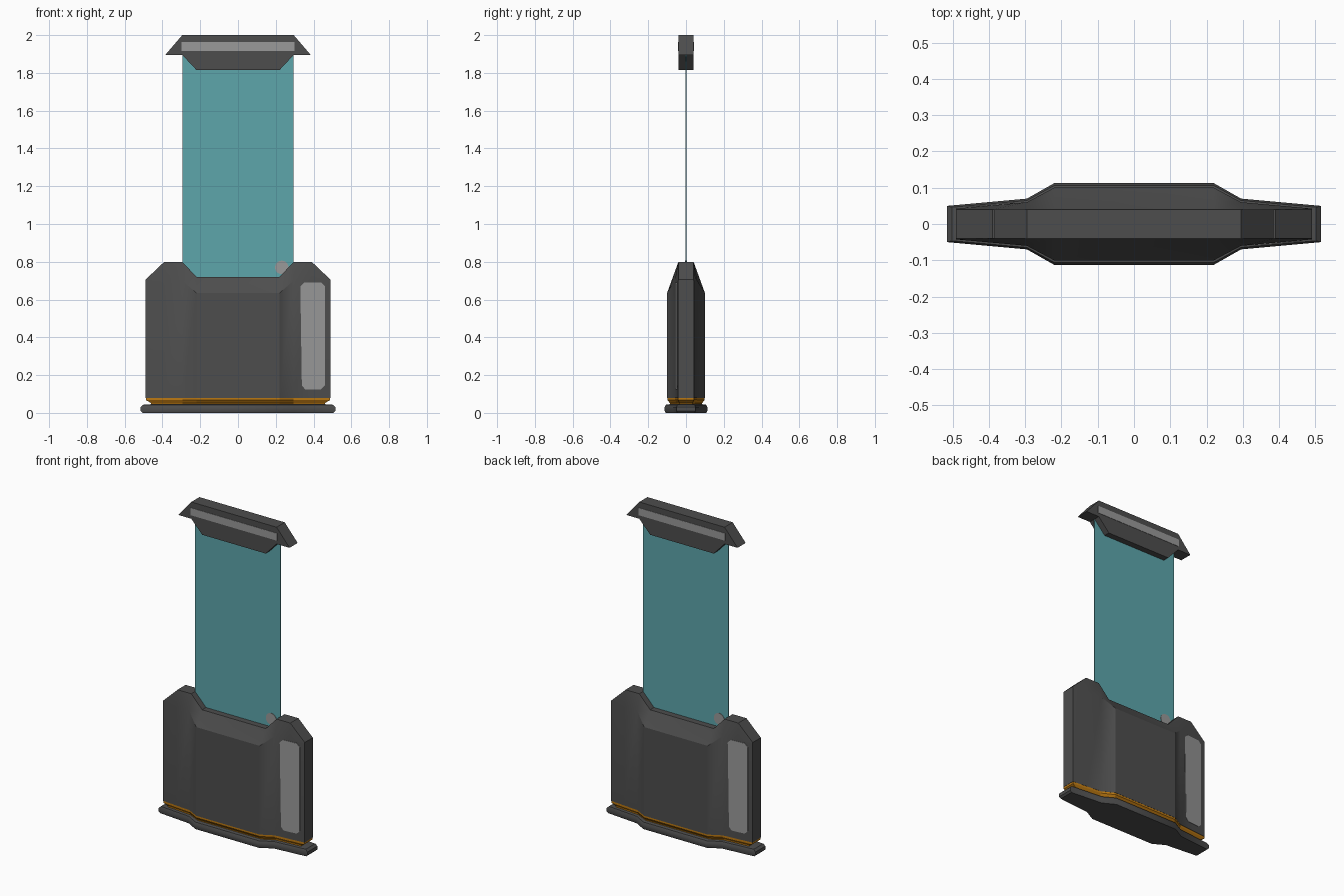
import bpy, bmesh, math

if "Cube" in bpy.data.objects:
    bpy.data.objects.remove(bpy.data.objects["Cube"])


def material(name, rgb):
    m = bpy.data.materials.new(name)
    m.diffuse_color = (*rgb, 1.0)
    m.use_nodes = True
    m.node_tree.nodes["Principled BSDF"].inputs["Base Color"].default_value = m.diffuse_color
    return m


DARK = material("dark_grey", (0.075, 0.075, 0.075))
LIGHT = material("light_grey", (0.32, 0.32, 0.32))
TEAL = material("teal_glass", (0.11, 0.38, 0.41))
ORANGE = material("orange", (0.50, 0.19, 0.006))


def loft(name, rings, mat, smooth=False):
    """Skin a list of equal-length closed rings and cap both ends."""
    bm = bmesh.new()
    loops = [[bm.verts.new(p) for p in ring] for ring in rings]
    n = len(loops[0])
    for a, b in zip(loops, loops[1:]):
        for i in range(n):
            j = (i + 1) % n
            bm.faces.new((a[i], a[j], b[j], b[i]))
    bm.faces.new(loops[0])
    bm.faces.new(loops[-1])
    bmesh.ops.recalc_face_normals(bm, faces=bm.faces)
    me = bpy.data.meshes.new(name)
    bm.to_mesh(me)
    bm.free()
    me.materials.append(mat)
    ob = bpy.data.objects.new(name, me)
    bpy.context.collection.objects.link(ob)
    if smooth:
        bpy.ops.object.select_all(action='DESELECT')
        ob.select_set(True)
        bpy.context.view_layer.objects.active = ob
        bpy.ops.object.shade_smooth_by_angle(angle=math.radians(28))
    return ob


def plate(name, outline, y0, y1, mat):
    """Front-view outline (x, z) extruded from y0 to y1."""
    return loft(name, [[(x, y, z) for x, z in outline] for y in (y0, y1)], mat)


# Body: sections across x (x, half depth, shoulder z, top z)
half = [(0.22, 0.10, 0.635, 0.72), (0.295, 0.06, 0.70, 0.80),
        (0.39, 0.0515, 0.70, 0.80), (0.49, 0.0425, 0.695, 0.705)]
stations = [(-x, y, s, t) for x, y, s, t in reversed(half)] + half
TOP_Y = 0.04
loft("body", [[(x, -y, 0.08), (x, -y, s), (x, -TOP_Y, t),
               (x, TOP_Y, t), (x, y, s), (x, y, 0.08)]
              for x, y, s, t in stations], DARK, True)


# Plan outline grown by g, used for the collar and foot
def plan(g, z):
    q = [(0.49 + g, 0.0425 + 0.3 * g), (0.295, 0.06 + 0.4 * g), (0.22, 0.10 + 0.5 * g)]
    pos = q + [(-x, y) for x, y in reversed(q)]
    return [(x, y, z) for x, y in pos + [(x, -y) for x, y in reversed(pos)]]


loft("orange_collar", [plan(g, z) for g, z in
                       ((-0.03, 0.04), (-0.03, 0.052), (-0.002, 0.068), (-0.002, 0.081))], ORANGE)
loft("foot", [plan(g, z) for g, z in
              ((0.015, 0), (0.025, 0.01), (0.025, 0.03), (0.012, 0.043), (-0.03, 0.046))],
     DARK, True)

# Glass sheet
plate("glass_sheet", [(-0.295, 0.68), (0.295, 0.68), (0.295, 1.91), (-0.295, 1.91)],
      -0.002, 0.002, TEAL)

# Top cap
right = [(0.295, 2.0), (0.385, 1.895), (0.295, 1.895), (0.22, 1.815)]
plate("top_cap", right + [(-x, z) for x, z in reversed(right)], -0.04, 0.04, DARK)

# Details repeated with half-turn symmetry, front (s = 1) and back (s = -1)
panel = [(0.355, 0.125), (0.44, 0.125), (0.46, 0.145), (0.46, 0.67),
         (0.44, 0.69), (0.35, 0.69), (0.33, 0.67), (0.338, 0.145)]


def face_y(x):
    return 0.06 - (x - 0.295) * 0.0175 / 0.195


for side, s in (("front", 1), ("back", -1)):
    loft(side + "_side_panel",
         [[(s * x, -s * (face_y(x) + d), z) for x, z in panel] for d in (-0.003, 0.002)], LIGHT)
    plate(side + "_cap_strip", [(-0.30, 1.917), (0.30, 1.917), (0.30, 1.963), (-0.30, 1.963)],
          -s * 0.038, -s * 0.042, LIGHT)
    dot = [(s * (0.232 + 0.036 * math.cos(a)), 0.77 + 0.036 * math.sin(a))
           for a in (math.tau * i / 20 for i in range(20))]
    plate(side + "_round_button", dot, -s * 0.001, -s * 0.005, LIGHT)
